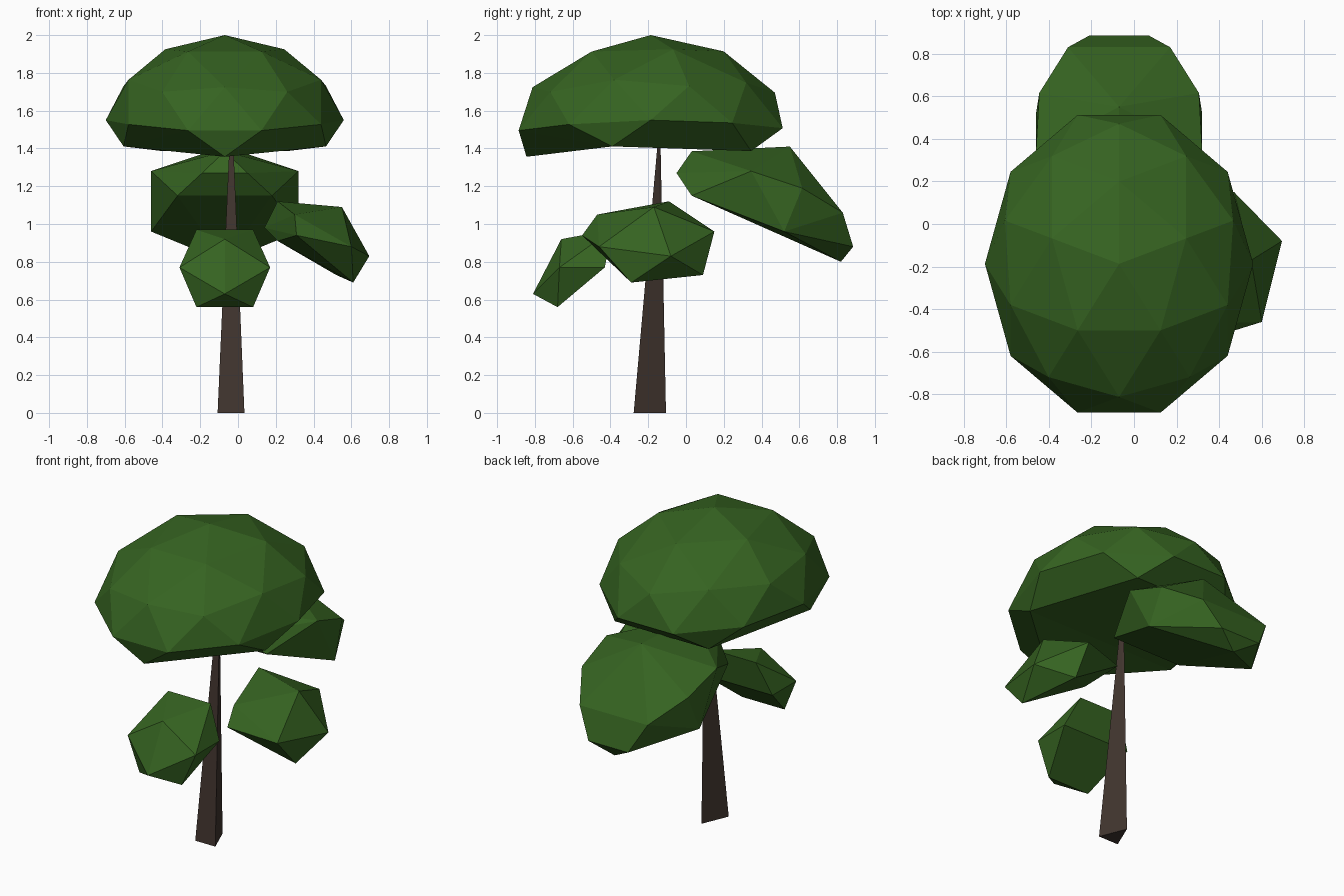
import bpy, bmesh

if "Cube" in bpy.data.objects:
    bpy.data.objects.remove(bpy.data.objects["Cube"])

CX = -0.07  # mirror line of the tree


def material(name, rgb):
    m = bpy.data.materials.new(name)
    m.diffuse_color = (*rgb, 1)
    m.use_nodes = True
    m.node_tree.nodes["Principled BSDF"].inputs["Base Color"].default_value = m.diffuse_color
    return m


leaf_green = material("leaf green", (0.036, 0.125, 0.015))
bark_brown = material("bark brown", (0.053, 0.035, 0.028))


def wrap(bm):
    """Replace the mesh by the convex solid around its vertices."""
    res = bmesh.ops.convex_hull(bm, input=bm.verts)
    loose = {g for g in res["geom_interior"] + res["geom_unused"]
             if isinstance(g, bmesh.types.BMVert)}
    bmesh.ops.delete(bm, geom=list(loose), context='VERTS')


def finish(name, bm, mat):
    bmesh.ops.recalc_face_normals(bm, faces=bm.faces)
    me = bpy.data.meshes.new(name)
    bm.to_mesh(me)
    bm.free()
    me.materials.append(mat)
    ob = bpy.data.objects.new(name, me)
    bpy.context.collection.objects.link(ob)
    return ob


def hull(name, points, mat):
    """Faceted solid wrapped around a few corner points."""
    bm = bmesh.new()
    for p in points:
        bm.verts.new(p)
    wrap(bm)
    return finish(name, bm, mat)


def mirrored(points):
    """(half width, y, z) -> points on both sides of the tree's mirror line."""
    return [(CX + s * w, y, z) for w, y, z in points for s in ((1, -1) if w else (1,))]


# Trunk: slim three-sided taper
hull("trunk", [(-0.108, -0.277, 0), (0.034, -0.277, 0), (-0.035, -0.106, 0),
               (-0.045, -0.15, 1.43), (-0.025, -0.15, 1.43), (-0.035, -0.135, 1.43)],
     bark_brown)

# Main canopy: faceted dome with a shallow closed rim, drooping to front and back
sphere = bmesh.new()
bmesh.ops.create_icosphere(sphere, subdivisions=2, radius=1)
bm = bmesh.new()
for v in sphere.verts:
    if v.co.z > -0.48:
        bm.verts.new(v.co)
sphere.free()
wrap(bm)
for v in bm.verts:
    x, y, z = v.co
    x, y = -y * 0.63, x * 0.735
    droop = 0.13 if z < -0.1 else 0.10
    z = 0.45 * z ** 1.12 if z > 0.01 else 0.295 * z
    v.co = (CX + x, -0.187 + y, 1.55 + z - droop * y * y + 0.009 * y)
finish("main_canopy", bm, leaf_green)

# Front leaf clump
hull("front_clump", mirrored([
    (0, -0.81, 0.63), (0, -0.66, 0.92), (0.24, -0.67, 0.77), (0.15, -0.68, 0.56),
    (0.15, -0.39, 0.97), (0.24, -0.43, 0.77)]), leaf_green)

# Back leaf clump, long and sloping down to the rear
hull("back_clump", mirrored([
    (0, 0.55, 1.41), (0, 0.03, 1.385), (0.12, -0.05, 1.27), (0.25, 0.03, 1.15),
    (0.39, 0.345, 1.28), (0.375, 0.615, 1.19), (0.39, 0.52, 0.96),
    (0.24, 0.83, 1.06), (0.14, 0.885, 0.88), (0, 0.82, 0.80)]), leaf_green)

# Right leaf clump, slightly twisted
hull("right_clump", [
    (0.695, -0.08, 0.83), (0.55, -0.17, 1.09), (0.60, -0.46, 0.88), (0.31, -0.55, 0.94),
    (0.61, -0.29, 0.69), (0.52, 0.09, 0.73), (0.47, 0.15, 0.96), (0.21, -0.20, 0.91),
    (0.30, -0.47, 1.05), (0.21, -0.09, 1.12), (0.14, 0.02, 0.98)], leaf_green)
